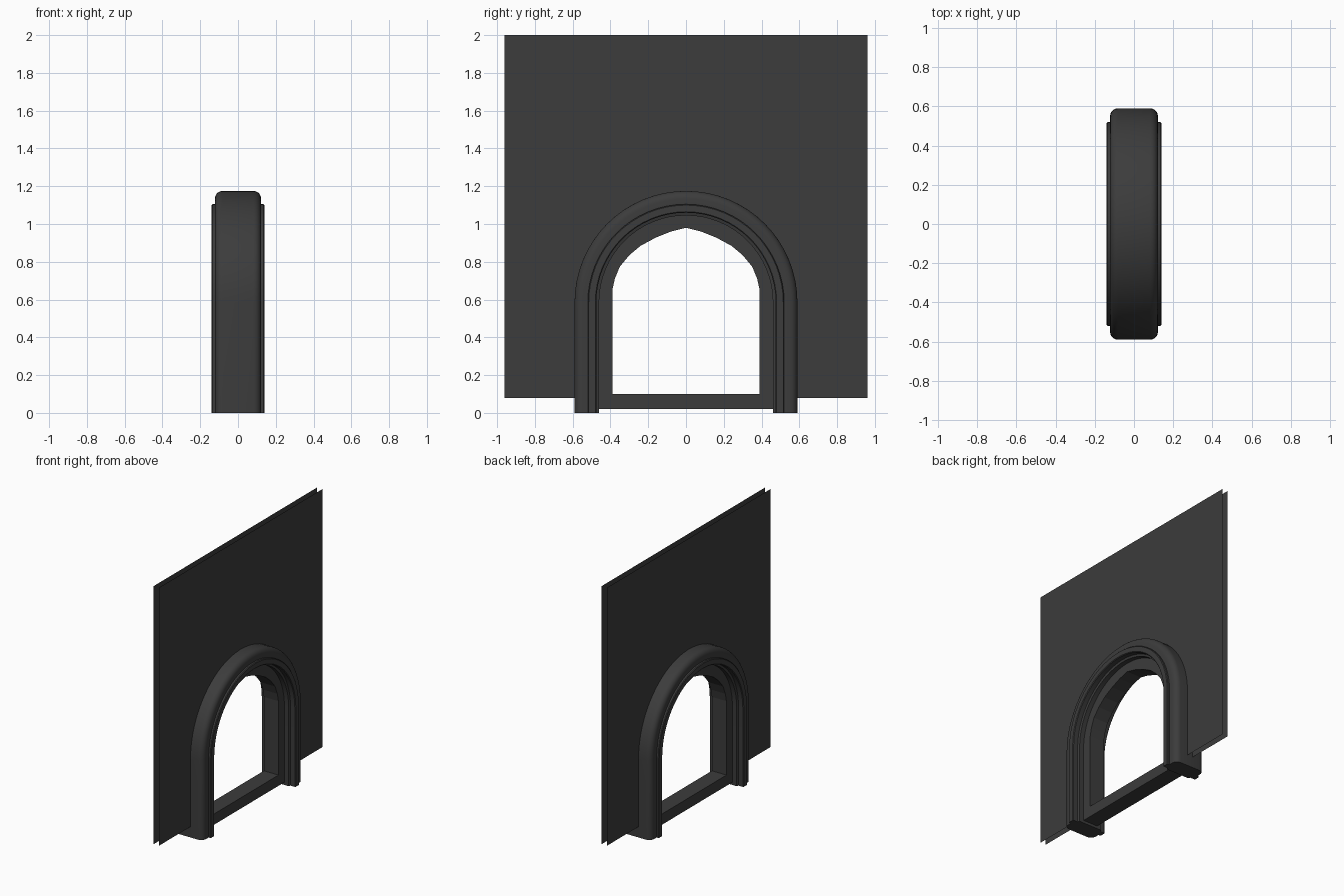
import bpy, bmesh, math

if "Cube" in bpy.data.objects:
    bpy.data.objects.remove(bpy.data.objects["Cube"])

mat = bpy.data.materials.new("dark_grey")
mat.diffuse_color = (0.045, 0.045, 0.045, 1)
mat.use_nodes = True
mat.node_tree.nodes["Principled BSDF"].inputs["Base Color"].default_value = mat.diffuse_color
SPRING = 0.585
SEG = 32


def arch(r, base):
    """Round-topped arch outline as (y, z), from one foot to the other."""
    pts = [(r, base)]
    for i in range(SEG + 1):
        a = math.pi * i / SEG
        pts.append((r * math.cos(a), SPRING + r * math.sin(a)))
    return pts + [(-r, base)]


def make(name, bm, smooth=False, recalc=True):
    if recalc:
        bmesh.ops.recalc_face_normals(bm, faces=bm.faces[:])
    me = bpy.data.meshes.new(name)
    bm.to_mesh(me)
    bm.free()
    ob = bpy.data.objects.new(name, me)
    bpy.context.collection.objects.link(ob)
    me.materials.append(mat)
    if smooth:
        bpy.ops.object.select_all(action='DESELECT')
        ob.select_set(True)
        bpy.context.view_layer.objects.active = ob
        bpy.ops.object.shade_smooth_by_angle(angle=math.radians(35))
    return ob


def loft(name, loops, smooth=False):
    """Bridge equal closed loops and cap both ends."""
    bm = bmesh.new()
    rings = [[bm.verts.new(p) for p in lp] for lp in loops]
    n = len(rings[0])
    for a, b in zip(rings, rings[1:]):
        for i in range(n):
            j = (i + 1) % n
            bm.faces.new((a[i], a[j], b[j], b[i]))
    bm.faces.new(rings[0])
    bm.faces.new(rings[-1][::-1])
    return make(name, bm, smooth)


# Moulded arch frame: half profile (radius, x), mirrored across x
half = [(0.46, 0.095), (0.475, 0.10), (0.475, 0.135), (0.48, 0.14),
        (0.515, 0.14), (0.52, 0.135), (0.52, 0.122), (0.55, 0.122)]
for k in range(1, 6):
    a = math.pi / 2 * k / 5
    half.append((0.55 + 0.04 * math.sin(a), 0.082 + 0.04 * math.cos(a)))
profile = half + [(r, -x) for r, x in reversed(half)]
paths = [arch(r, 0) for r, x in profile]
loft("arch_frame", [[(profile[k][1], *paths[k][i]) for k in range(len(profile))]
                    for i in range(SEG + 3)], True)

# Inner jambs: two mirrored halves meeting at a slight point
inner = [(0.39, 0.10), (0.39, 0.65), (0.377, 0.71), (0.35, 0.775), (0.30, 0.835),
         (0.24, 0.885), (0.16, 0.928), (0.08, 0.96), (0, 0.98)]
outer = [(0.47, 0.10)]
for i in range(13):
    a = math.pi / 2 * i / 12
    outer.append((0.47 * math.cos(a), SPRING + 0.47 * math.sin(a)))
outline = inner + outer[::-1]
for side, label in ((1, "right"), (-1, "left")):
    loft("jamb_" + label, [[(x, side * y, z) for y, z in outline] for x in (-0.06, 0.06)])

# Threshold bar between the feet
loft("sill", [[(-0.06, y, 0.02), (0.06, y, 0.02), (0.06, y, 0.10), (-0.06, y, 0.10)]
              for y in (-0.47, 0.47)])

# Two thin wall sheets with the doorway cut out
for x, label in ((0.022, "front"), (-0.022, "back")):
    bm = bmesh.new()
    loop = [(-0.96, 0.08), (-0.96, 2.0), (0.96, 2.0), (0.96, 0.08)] + arch(0.53, 0.08)
    f = bm.faces.new([bm.verts.new((x, y, z)) for y, z in loop])
    f.normal_update()
    if f.normal.x * x < 0:
        f.normal_flip()
    bmesh.ops.triangulate(bm, faces=[f])
    make("wall_sheet_" + label, bm, recalc=False)
